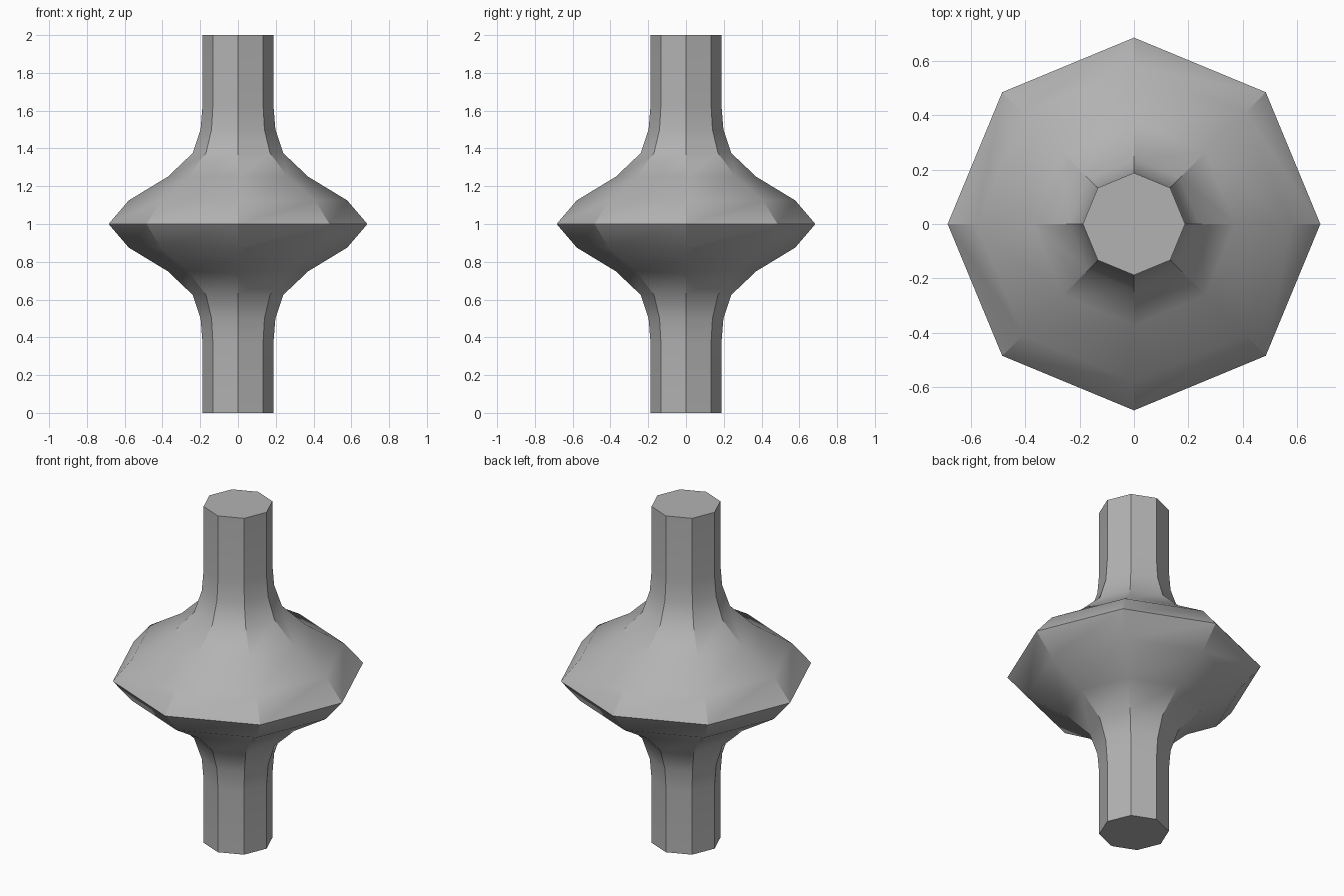
import bpy, bmesh
from math import cos, sin, pi, radians

if "Cube" in bpy.data.objects:
    bpy.data.objects.remove(bpy.data.objects["Cube"])

SIDES = 8

# Plain grey material
grey = bpy.data.materials.new("plain_grey")
grey.use_nodes = True
colour = (0.45, 0.45, 0.45, 1.0)
grey.diffuse_color = colour
grey.node_tree.nodes["Principled BSDF"].inputs["Base Color"].default_value = colour

# Half profile (radius, height above the middle), mirrored to the lower half
upper = [(0.685, 0.0), (0.578, 0.125), (0.372, 0.25), (0.24, 0.375),
         (0.198, 0.5), (0.188, 0.625), (0.188, 1.0)]
profile = [(r, 1 - h) for r, h in reversed(upper[1:])] + [(r, 1 + h) for r, h in upper]

# Eight-sided spindle: rings joined by quads, closed by end caps
bm = bmesh.new()
rings = [[bm.verts.new((r * cos(2 * pi * i / SIDES), r * sin(2 * pi * i / SIDES), z))
          for i in range(SIDES)] for r, z in profile]
for low, high in zip(rings, rings[1:]):
    for i in range(SIDES):
        j = (i + 1) % SIDES
        bm.faces.new((low[i], low[j], high[j], high[i]))
bm.faces.new(list(reversed(rings[0])))
bm.faces.new(rings[-1])

mesh = bpy.data.meshes.new("flared_spindle")
bm.to_mesh(mesh)
bm.free()
mesh.materials.append(grey)
spindle = bpy.data.objects.new("flared_spindle", mesh)
bpy.context.collection.objects.link(spindle)

# Smooth shading that keeps the column corners and the rim sharp
bpy.context.view_layer.objects.active = spindle
spindle.select_set(True)
bpy.ops.object.shade_smooth_by_angle(angle=radians(30))
